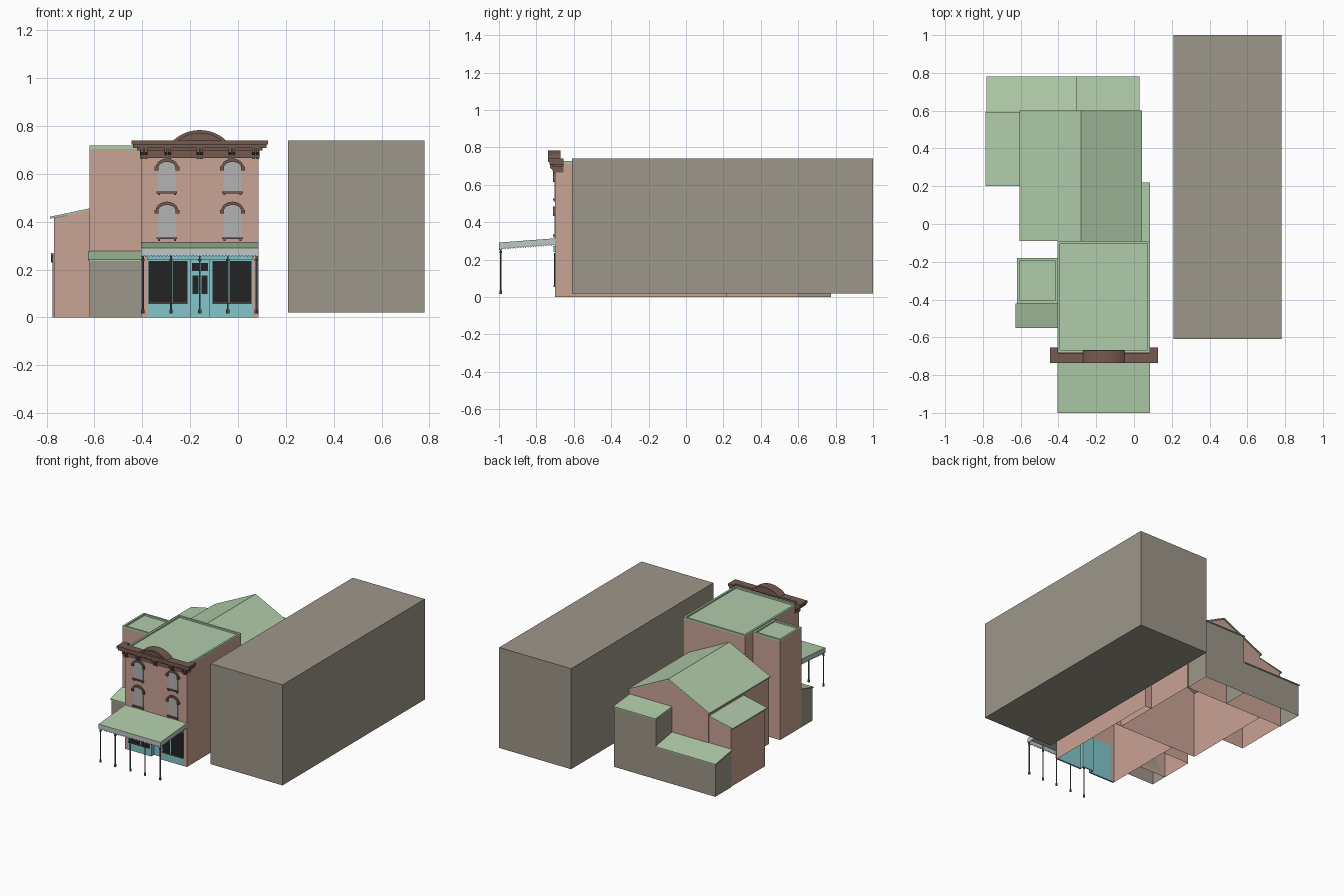
import bpy, bmesh, math

if "Cube" in bpy.data.objects:
    bpy.data.objects.remove(bpy.data.objects["Cube"])


def material(name, r, g, b):
    lin = [((c / 255 + 0.055) / 1.055) ** 2.4 for c in (r, g, b)]
    m = bpy.data.materials.new(name)
    m.diffuse_color = (*lin, 1)
    m.use_nodes = True
    m.node_tree.nodes["Principled BSDF"].inputs["Base Color"].default_value = m.diffuse_color
    return m


PINK = material("pink_brick", 202, 163, 149)
GREEN = material("green_roof", 177, 204, 170)
GREY = material("warm_grey", 158, 151, 138)
BROWN = material("brown_trim", 116, 91, 80)
TEAL = material("teal_paint", 132, 198, 202)
BLACK = material("dark_glass", 35, 35, 36)
PALE = material("pale_valance", 190, 199, 203)
GLASS = material("window_grey", 179, 179, 179)
POST = material("post_grey", 112, 110, 109)


def prism(name, pts, axis, a, b, mat, drop=()):
    """Extrude a 2D profile from a to b; drop removes 'bottom' or 'front' faces."""
    put = {'x': lambda p, t: (t, p[0], p[1]),
           'y': lambda p, t: (p[0], t, p[1]),
           'z': lambda p, t: (p[0], p[1], t)}[axis]
    bm = bmesh.new()
    va = [bm.verts.new(put(p, a)) for p in pts]
    vb = [bm.verts.new(put(p, b)) for p in pts]
    bm.faces.new(va)
    bm.faces.new(vb[::-1])
    n = len(pts)
    for i in range(n):
        j = (i + 1) % n
        bm.faces.new((va[i], vb[i], vb[j], va[j]))
    bmesh.ops.recalc_face_normals(bm, faces=bm.faces)
    gone = [f for f in bm.faces if ('bottom' in drop and f.normal.z < -0.9)
            or ('front' in drop and f.normal.y < -0.9)]
    bmesh.ops.delete(bm, geom=gone, context='FACES')
    me = bpy.data.meshes.new(name)
    bm.to_mesh(me)
    bm.free()
    me.materials.append(mat)
    ob = bpy.data.objects.new(name, me)
    bpy.context.collection.objects.link(ob)
    return ob


def box(name, x0, x1, y0, y1, z0, z1, mat, drop=()):
    return prism(name, [(x0, z0), (x1, z0), (x1, z1), (x0, z1)], 'y', y0, y1, mat, drop)


def arc(cx, z, w, h, n=10):
    """Half-ellipse points from right to left."""
    return [(cx + w * math.cos(math.pi * i / n), z + h * math.sin(math.pi * i / n))
            for i in range(n + 1)]


def parapet_roof(name, x0, x1, y0, y1, z):
    """Raised rim around a flat roof."""
    t, h = 0.014, 0.014
    box(name + "_deck", x0 + t, x1 - t, y0 + t, y1 - t, z, z + 0.003, GREEN)
    box(name + "_rim_front", x0, x1, y0, y0 + t, z, z + h, GREEN)
    box(name + "_rim_back", x0, x1, y1 - t, y1, z, z + h, GREEN)
    box(name + "_rim_left", x0, x0 + t, y0 + t, y1 - t, z, z + h, GREEN)
    box(name + "_rim_right", x1 - t, x1, y0 + t, y1 - t, z, z + h, GREEN)


OPEN = ('bottom',)
XL, XR, YF, XC = -0.405, 0.085, -0.70, -0.16

# Neighbouring block
box("neighbour_block", 0.21, 0.78, -0.61, 1.0, 0.02, 0.74, GREY)

# Main building shell, front wall and piers
box("main_walls", XL, XR, YF, -0.09, 0, 0.713, PINK, ('bottom', 'front'))
box("front_wall", XL, XR, YF, YF + 0.012, 0.27, 0.713, PINK)
box("left_pier", XL, -0.38, YF, YF + 0.012, 0, 0.27, PINK)
box("right_pier", 0.06, XR, YF, YF + 0.012, 0, 0.27, PINK)
parapet_roof("main_roof", XL, XR, YF + 0.02, -0.09, 0.713)

# Side tower and its front lean-to
box("tower_walls", -0.62, XL, -0.42, -0.18, 0, 0.704, PINK, OPEN)
parapet_roof("tower_roof", -0.62, XL, -0.42, -0.18, 0.704)
prism("front_lean_to", [(-0.545, 0), (-0.42, 0), (-0.42, 0.268), (-0.545, 0.235)],
      'x', -0.62, XL, GREY, OPEN)
prism("front_lean_to_roof", [(-0.55, 0.235), (-0.42, 0.27), (-0.42, 0.277), (-0.55, 0.242)],
      'x', -0.627, XL, GREEN)

# Gabled rear house
prism("gable_house", [(-0.595, 0), (0.035, 0), (0.035, 0.482), (-0.28, 0.635), (-0.595, 0.482)],
      'y', -0.088, 0.593, PINK, OPEN)
prism("gable_roof", [(-0.605, 0.478), (-0.28, 0.636), (0.042, 0.478), (0.042, 0.486),
                     (-0.28, 0.645), (-0.605, 0.486)], 'y', -0.09, 0.60, GREEN)

# Narrow strip beside the house
box("side_strip", 0.035, XR, -0.09, 0.22, 0, 0.35, PINK, OPEN)
box("side_strip_roof", 0.035, XR, -0.09, 0.22, 0.35, 0.357, GREEN)

# Left lean-to
prism("left_lean_to", [(-0.77, 0), (-0.595, 0), (-0.595, 0.455), (-0.77, 0.415)],
      'y', 0.205, 0.59, PINK, OPEN)
prism("left_lean_to_roof", [(-0.785, 0.413), (-0.597, 0.453), (-0.597, 0.461), (-0.785, 0.421)],
      'y', 0.20, 0.592, GREEN)

# Two rear wings with roofs falling to the back
for name, x0, x1, zf, zb in (("low_rear_wing", -0.775, -0.305, 0.262, 0.23),
                             ("tall_rear_wing", -0.305, 0.027, 0.445, 0.428)):
    prism(name, [(0.59, 0), (0.775, 0), (0.775, zb), (0.59, zf)], 'x', x0, x1, GREY, OPEN)
    prism(name + "_roof", [(0.59, zf), (0.782, zb), (0.782, zb + 0.007), (0.59, zf + 0.007)],
          'x', x0 - (0.006 if x0 < -0.5 else 0), x1 + (0.003 if x1 > 0 else 0), GREEN)

# Cornice: stacked mouldings with returned ends
for i, (e, y0, z0, z1) in enumerate(((0.041, -0.737, 0.722, 0.74), (0.034, -0.73, 0.708, 0.722),
                                     (0.018, -0.717, 0.698, 0.708), (0.004, -0.707, 0.667, 0.698))):
    box(f"cornice_band_{i}", XL - e, XR + e, y0, -0.682, z0, z1, BROWN)
    for side, x0, x1 in (("left", XL - e, XL + 0.003), ("right", XR - 0.003, XR + e)):
        box(f"cornice_{side}_return_{i}", x0, x1, -0.682, -0.655, z0, z1, BROWN)

# Cornice brackets
for i, bx in enumerate((-0.402, -0.385, -0.302, -0.286, -0.168, -0.152, -0.034, -0.018, 0.065, 0.082)):
    prism(f"cornice_bracket_{i}", [(-0.70, 0.662), (-0.71, 0.662), (-0.714, 0.682),
                                   (-0.728, 0.69), (-0.728, 0.71), (-0.70, 0.71)],
          'x', bx - 0.006, bx + 0.006, BROWN)

# Curved pediment: recessed face and a projecting rim
R, H = 0.162, 0.043
half = math.asin(0.11 / R)


def segment(r):
    return [(XC + r * math.sin(half * k / 8), 0.783 - R + r * math.cos(half * k / 8))
            for k in range(8, -9, -1)]


prism("pediment_face", segment(R - 0.004), 'y', -0.722, -0.67, BROWN)
prism("pediment_rim", segment(R) + segment(R - 0.013)[::-1], 'y', -0.737, -0.67, BROWN)

# Arched upper windows
for cx in (-0.297, -0.023):
    for row, z0, z1 in (("lower", 0.335, 0.472), ("upper", 0.527, 0.652)):
        s = z1 - 0.026
        tag = f"{row}_window_{'left' if cx < XC else 'right'}"
        prism(tag + "_glass", [(cx - 0.037, z0), (cx + 0.037, z0)] + arc(cx, s, 0.037, 0.026),
              'y', YF - 0.003, YF, GLASS)
        prism(tag + "_hood", arc(cx, s, 0.047, 0.038) + arc(cx, s, 0.036, 0.024)[::-1],
              'y', YF - 0.012, YF, BROWN)
        box(tag + "_sill", cx - 0.043, cx + 0.043, YF - 0.012, YF, z0 - 0.008, z0, BROWN)
        for k in (-1, 1):
            box(tag + "_hood_ear", cx + k * 0.044 - 0.008, cx + k * 0.044 + 0.008,
                YF - 0.012, YF, s - 0.012, s + 0.004, BROWN)
            box(tag + "_sill_foot", cx + k * 0.034 - 0.004, cx + k * 0.034 + 0.004,
                YF - 0.009, YF, z0 - 0.016, z0 - 0.008, BROWN)

# Shopfront: base panels, dark display windows, frames
for side, x0, x1 in (("left", -0.38, -0.20), ("right", -0.118, 0.06)):
    box(side + "_shop_panel", x0, x1, YF, YF + 0.012, 0, 0.27, TEAL)
    g0, g1 = (x0 + 0.005, x1 - 0.012) if side == "left" else (x0 + 0.012, x1 - 0.003)
    box(side + "_display_glass", g0, g1, YF - 0.004, YF, 0.062, 0.235, BLACK)
    box(side + "_display_sill", g0, g1, YF - 0.009, YF, 0.055, 0.062, BROWN)
    mid = (g0 + g1) / 2 + (0.016 if side == "left" else -0.016)
    box(side + "_display_mullion", mid - 0.004, mid + 0.004, YF - 0.007, YF, 0.062, 0.235, TEAL)
    jx = x1 if side == "left" else x0
    box(side + "_door_jamb", jx - 0.003, jx + 0.003, YF, -0.662, 0, 0.25, TEAL)
box("shop_header", -0.38, 0.06, YF - 0.008, YF + 0.012, 0.24, 0.272, TEAL)

# Recessed double door
box("entrance_ceiling", -0.20, -0.118, YF, -0.662, 0.25, 0.254, TEAL)
box("shop_door", -0.20, -0.118, -0.668, -0.66, 0, 0.25, TEAL)
for k in (-1, 1):
    c = XC + 0.001 + k * 0.019
    box("door_pane", c - 0.012, c + 0.012, -0.671, -0.668, 0.098, 0.175, BLACK)
    box("transom_pane", c - 0.015, c + 0.015, -0.671, -0.668, 0.195, 0.228, BLACK)

# Awning roof
prism("awning_roof", [(-1.0, 0.285), (YF, 0.308), (YF, 0.314), (-1.0, 0.291)],
      'x', XL, XR, GREEN)


def valance(a, b, za, zb, n):
    """Hanging strip with a zigzag lower edge."""
    pts = [(a, za), (b, zb)]
    for i in range(2 * n, -1, -1):
        t = i / (2 * n)
        pts.append((a + (b - a) * t, za + (zb - za) * t - (0.036 if i % 2 else 0.028)))
    return pts


prism("front_valance", valance(XL, XR, 0.288, 0.288, 36), 'y', -1.0, -0.996, PALE)
for side, x in (("left", XL), ("right", XR - 0.004)):
    prism(side + "_valance", valance(-1.0, YF, 0.288, 0.311, 22), 'x', x, x + 0.004, PALE)

# Awning posts with base and cap
for i, px in enumerate((-0.397, -0.28, XC, -0.043, 0.077)):
    for part, r, z0, z1 in (("shaft", 0.004, 0.02, 0.285), ("base", 0.007, 0.016, 0.034),
                            ("cap", 0.007, 0.235, 0.245)):
        ring = [(px + r * math.cos(a * math.pi / 4), -0.99 + r * math.sin(a * math.pi / 4))
                for a in range(8)]
        prism(f"awning_post_{part}_{i}", ring, 'z', z0, z1, POST)
